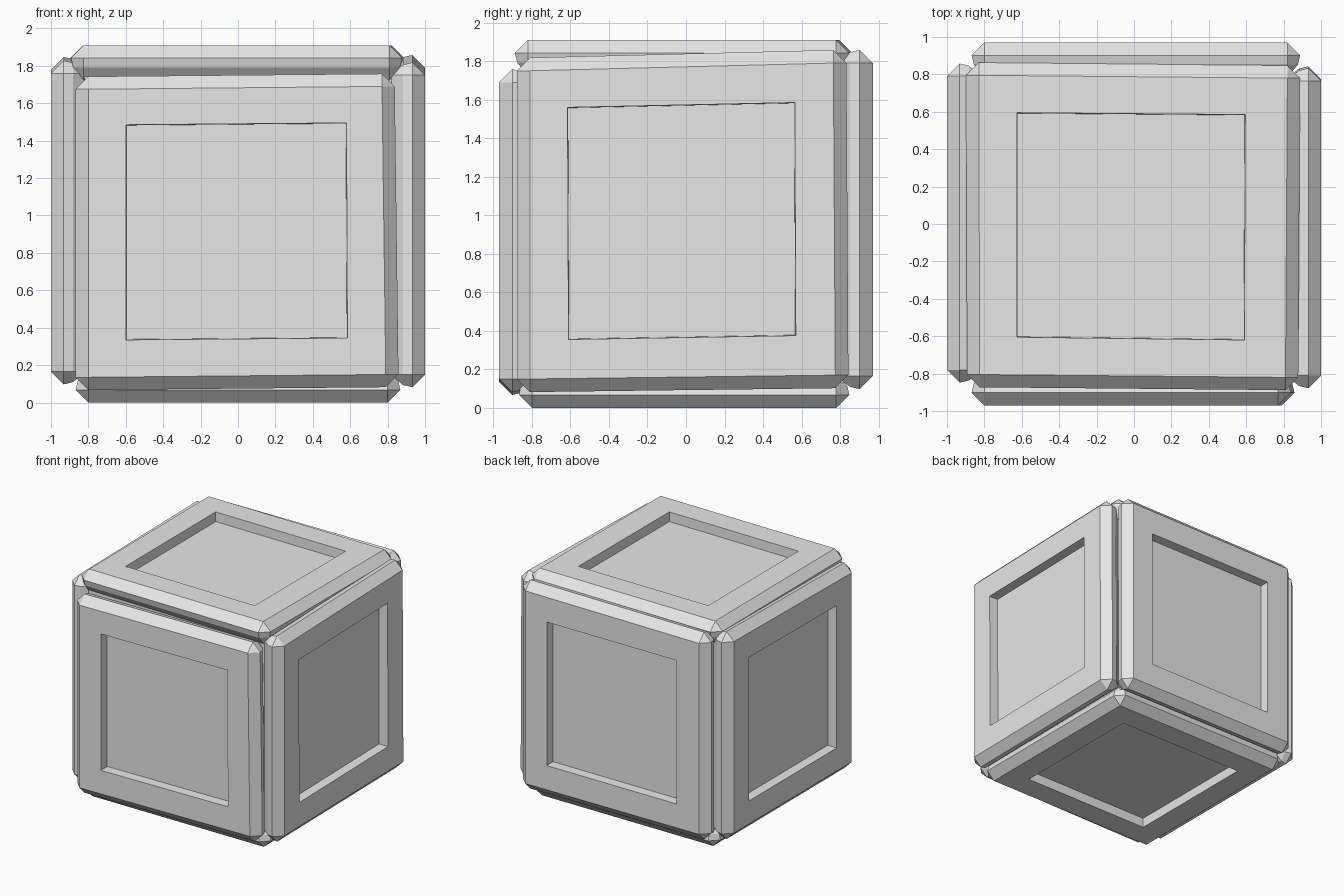
import bpy, bmesh
from mathutils import Vector

cube = bpy.data.objects.get("Cube")
if cube:
    bpy.data.objects.remove(cube, do_unlink=True)

grey = bpy.data.materials.new("light_grey")
grey.use_nodes = True
grey.diffuse_color = (0.8, 0.8, 0.8, 1)
grey.node_tree.nodes["Principled BSDF"].inputs["Base Color"].default_value = (0.8, 0.8, 0.8, 1)

BEVEL, SIDE, RECESS = 0.068, 0.05, 0.08
SIGNS = [(-1, -1), (1, -1), (1, 1), (-1, 1)]


def finish(name, bm):
    bmesh.ops.recalc_face_normals(bm, faces=bm.faces)
    mesh = bpy.data.meshes.new(name)
    bm.to_mesh(mesh)
    bm.free()
    mesh.materials.append(grey)
    obj = bpy.data.objects.new(name, mesh)
    bpy.context.collection.objects.link(obj)


def plate(name, axis, sign, level, outline, recess):
    """Chamfered slab with a sunken square panel; quads run round from the low corner."""
    bm = bmesh.new()

    def vert(u, v, depth):
        w = level - sign * depth
        return bm.verts.new([(w, u, v), (u, w, v), (u, v, w)][axis])

    def square(quad, depth, grow=0.0):
        return [vert(u + su * grow, v + sv * grow, depth)
                for (u, v), (su, sv) in zip(quad, SIGNS)]

    def octagon(out, depth):
        pairs = []
        for i, ((u, v), (su, sv)) in enumerate(zip(outline, SIGNS)):
            a, b = vert(u + su * out, v, depth), vert(u, v + sv * out, depth)
            pairs.append((a, b) if i % 2 == 0 else (b, a))
        return pairs

    def chamfer(corners, pairs):
        for i in range(4):
            j = (i + 1) % 4
            bm.faces.new((corners[i], corners[j], pairs[j][0], pairs[i][1]))
            bm.faces.new((corners[i], pairs[i][1], pairs[i][0]))

    def bridge(r1, r2):
        n = len(r1)
        for i in range(n):
            j = (i + 1) % n
            bm.faces.new((r1[i], r1[j], r2[j], r2[i]))

    face = square(outline, 0)
    rim = octagon(BEVEL, BEVEL)
    lower = octagon(BEVEL - 0.012, BEVEL + SIDE)
    back = square(outline, 2 * BEVEL + SIDE)
    chamfer(face, rim)
    bridge([p for pair in rim for p in pair], [p for pair in lower for p in pair])
    chamfer(back, lower)
    bm.faces.new(back)
    # sunken panel
    lip = square(recess, 0)
    floor = square(recess, RECESS, -0.003)
    bridge(face, lip)
    bridge(lip, floor)
    bm.faces.new(floor)
    finish(name, bm)


# inner block behind the six plates
bm = bmesh.new()
bmesh.ops.create_cube(bm, size=1.64)
bmesh.ops.translate(bm, vec=Vector((0, 0, 0.95)), verts=bm.verts)
finish("core_block", bm)

# six slightly irregular plates
plate("front_plate", 1, -1, -0.97,
      [(-0.80, 0.135), (0.79, 0.15), (0.77, 1.69), (-0.80, 1.675)],
      [(-0.60, 0.335), (0.585, 0.345), (0.58, 1.495), (-0.60, 1.485)])
plate("back_plate", 1, 1, 0.97,
      [(-0.80, 0.17), (0.82, 0.165), (0.82, 1.79), (-0.80, 1.78)],
      [(-0.59, 0.37), (0.62, 0.37), (0.62, 1.58), (-0.59, 1.58)])
plate("left_plate", 0, 1, 1.0,
      [(-0.81, 0.15), (0.775, 0.17), (0.765, 1.79), (-0.81, 1.75)],
      [(-0.61, 0.355), (0.57, 0.375), (0.565, 1.585), (-0.615, 1.56)])
plate("right_plate", 0, -1, -1.0,
      [(-0.78, 0.165), (0.79, 0.165), (0.79, 1.78), (-0.78, 1.76)],
      [(-0.58, 0.36), (0.59, 0.36), (0.59, 1.57), (-0.58, 1.56)])
plate("top_plate", 2, 1, 1.91,
      [(-0.825, -0.805), (0.81, -0.82), (0.82, 0.78), (-0.83, 0.795)],
      [(-0.625, -0.605), (0.59, -0.62), (0.595, 0.585), (-0.625, 0.595)])
plate("bottom_plate", 2, -1, 0.0,
      [(-0.80, -0.80), (0.80, -0.80), (0.80, 0.78), (-0.80, 0.78)],
      [(-0.60, -0.60), (0.60, -0.60), (0.60, 0.58), (-0.60, 0.58)])
